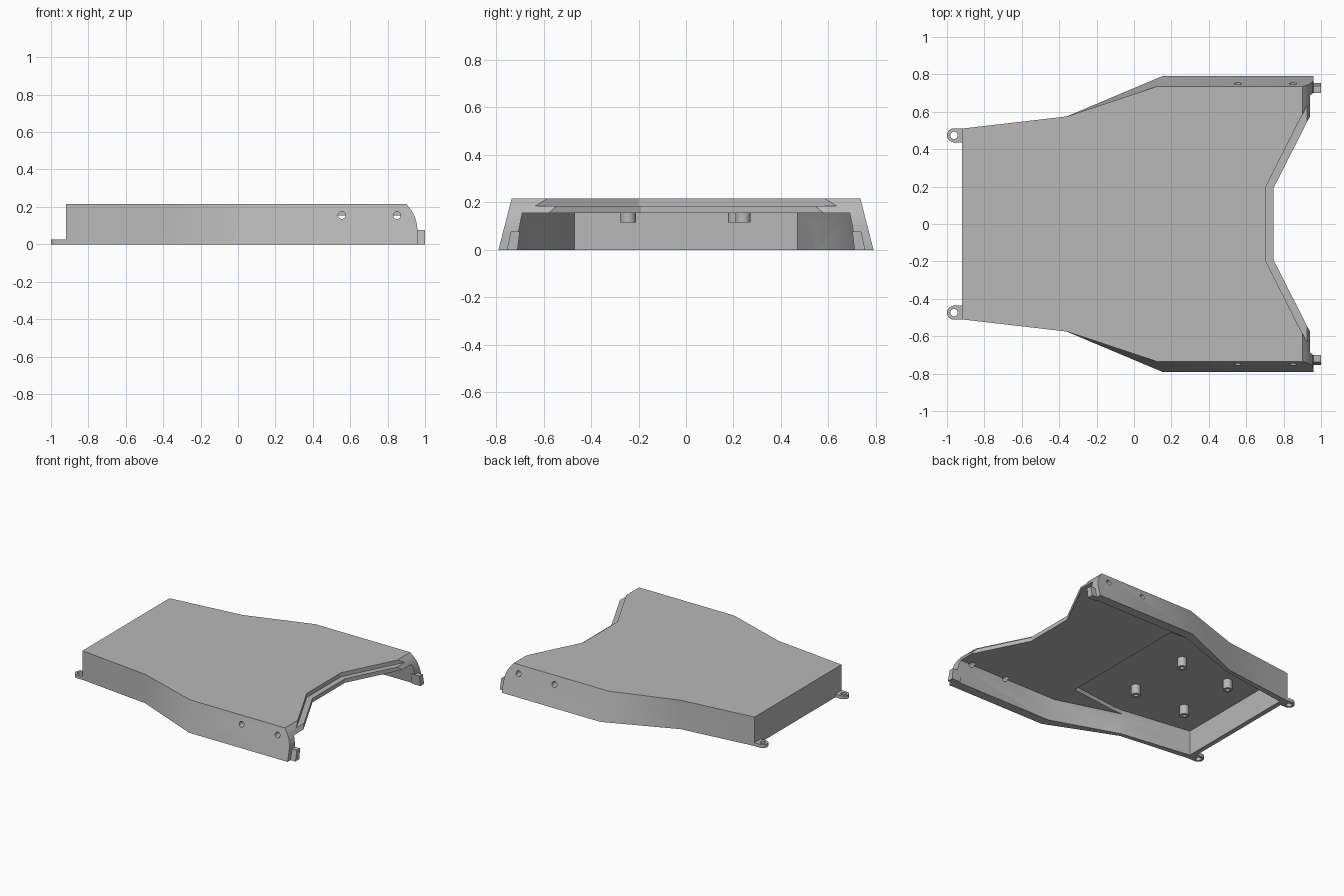
import bpy, bmesh, math

if "Cube" in bpy.data.objects:
    bpy.data.objects.remove(bpy.data.objects["Cube"])

grey = bpy.data.materials.new("plain grey")
grey.diffuse_color = (0.48, 0.48, 0.48, 1)
grey.use_nodes = True
grey.node_tree.nodes["Principled BSDF"].inputs["Base Color"].default_value = grey.diffuse_color


def obj_from_bmesh(name, bm):
    bmesh.ops.recalc_face_normals(bm, faces=bm.faces)
    me = bpy.data.meshes.new(name)
    bm.to_mesh(me)
    bm.free()
    me.materials.append(grey)
    ob = bpy.data.objects.new(name, me)
    bpy.context.collection.objects.link(ob)
    return ob


def loft(name, low, high):
    """Solid between two matching loops of 3D points."""
    bm = bmesh.new()
    a = [bm.verts.new(p) for p in low]
    b = [bm.verts.new(p) for p in high]
    bm.faces.new(a)
    bm.faces.new(b)
    n = len(a)
    sides = [bm.faces.new((a[i], a[(i + 1) % n], b[(i + 1) % n], b[i])) for i in range(n)]
    bmesh.ops.triangulate(bm, faces=sides)
    return obj_from_bmesh(name, bm)


def mirrored(pts):
    """Close a half outline by mirroring it in y."""
    return pts + [(x, -y) for x, y in reversed(pts)]


def slab(name, low, high, z0, z1):
    return loft(name, [(x, y, z0) for x, y in low], [(x, y, z1) for x, y in high])


def cylinder(name, x, y, z, r, depth, axis="Z", seg=24):
    rot = (math.pi / 2, 0, 0) if axis == "Y" else (0, 0, 0)
    bpy.ops.mesh.primitive_cylinder_add(vertices=seg, radius=r, depth=depth,
                                        location=(x, y, z), rotation=rot)
    ob = bpy.context.object
    ob.name = name
    ob.data.materials.append(grey)
    return ob


def cut(ob, cutter):
    mod = ob.modifiers.new("cut", "BOOLEAN")
    mod.operation = "DIFFERENCE"
    mod.solver = "EXACT"
    mod.object = cutter
    bpy.context.view_layer.objects.active = ob
    bpy.ops.object.modifier_apply(modifier=mod.name)
    bpy.data.objects.remove(cutter)


def smooth(ob):
    bpy.ops.object.select_all(action="DESELECT")
    ob.select_set(True)
    bpy.context.view_layer.objects.active = ob
    bpy.ops.object.shade_smooth_by_angle(angle=math.radians(25))


# Cover body with flared, sloping sides
H = 0.215
shell = slab("cover_shell",
             mirrored([(-0.92, 0.51), (-0.36, 0.575), (0.15, 0.79), (0.96, 0.79)]),
             mirrored([(-0.92, 0.51), (-0.36, 0.575), (0.12, 0.735), (0.96, 0.735)]), 0, H)

# Hollow underside, open at the right end
cut(shell, slab("cavity",
                mirrored([(-0.885, 0.47), (-0.36, 0.545), (0.15, 0.724), (1.2, 0.724)]),
                mirrored([(-0.885, 0.47), (-0.36, 0.545), (0.12, 0.69), (1.2, 0.69)]),
                -0.02, 0.155))

# Deeper ceiling pocket
pocket = mirrored([(-0.885, 0.47), (-0.36, 0.545), (-0.28, 0.545), (0.1, 0.5)])
cut(shell, slab("pocket", pocket, pocket, 0.10, 0.185))

# Rounded upper end
curve = [(0.90, 0.23), (0.90, H), (0.925, 0.185), (0.945, 0.15), (0.956, 0.11),
         (0.96, 0.075), (1.1, 0.075), (1.1, 0.23)]
cut(shell, loft("rounding", [(x, -1, z) for x, z in curve], [(x, 1, z) for x, z in curve]))

# Stepped notch: upper cut, then lower ledge cut
upper = mirrored([(0.705, 0.20), (1.0, 0.782)])
cut(shell, slab("notch_upper", upper, upper, 0.185, 0.3))
lower = mirrored([(0.745, 0.19), (1.0, 0.692)])
cut(shell, slab("notch_lower", lower, lower, 0.1, 0.3))

# Screw holes through the side walls
for x in (0.555, 0.85):
    for s in (1, -1):
        cut(shell, cylinder("hole", x, s * 0.78, 0.155, 0.02, 0.24, "Y"))
smooth(shell)

# Round-ended mounting ears
for s, side in ((1, "back"), (-1, "front")):
    c, r = s * 0.474, 0.0375
    arc = [(-0.9625 + r * math.cos(a), c + r * math.sin(a))
           for a in (math.pi / 2 + math.pi * i / 12 for i in range(13))]
    outline = [(-0.90, c + r)] + arc + [(-0.90, c - r)]
    ear = slab("mounting_ear_" + side, outline, outline, 0, 0.025)
    cut(ear, cylinder("ear_hole", -0.9625, c, 0.0125, 0.02, 0.1))
    smooth(ear)

    # Slanted end clips
    low = [(0.93, s * 0.71), (1.0, s * 0.71), (1.0, s * 0.755), (0.93, s * 0.755)]
    high = [(0.93, s * 0.70), (1.0, s * 0.70), (1.0, s * 0.738), (0.93, s * 0.738)]
    slab("end_clip_" + side, low, high, 0, 0.077)

# Hollow screw posts under the ceiling
for i, (x, y) in enumerate([(-0.22, 0.24), (-0.22, -0.243), (-0.645, 0.21), (-0.645, -0.243)]):
    post = cylinder("screw_post_%d" % (i + 1), x, y, 0.1525, 0.032, 0.075)
    cut(post, cylinder("post_hole", x, y, 0.13, 0.014, 0.07))
    smooth(post)
